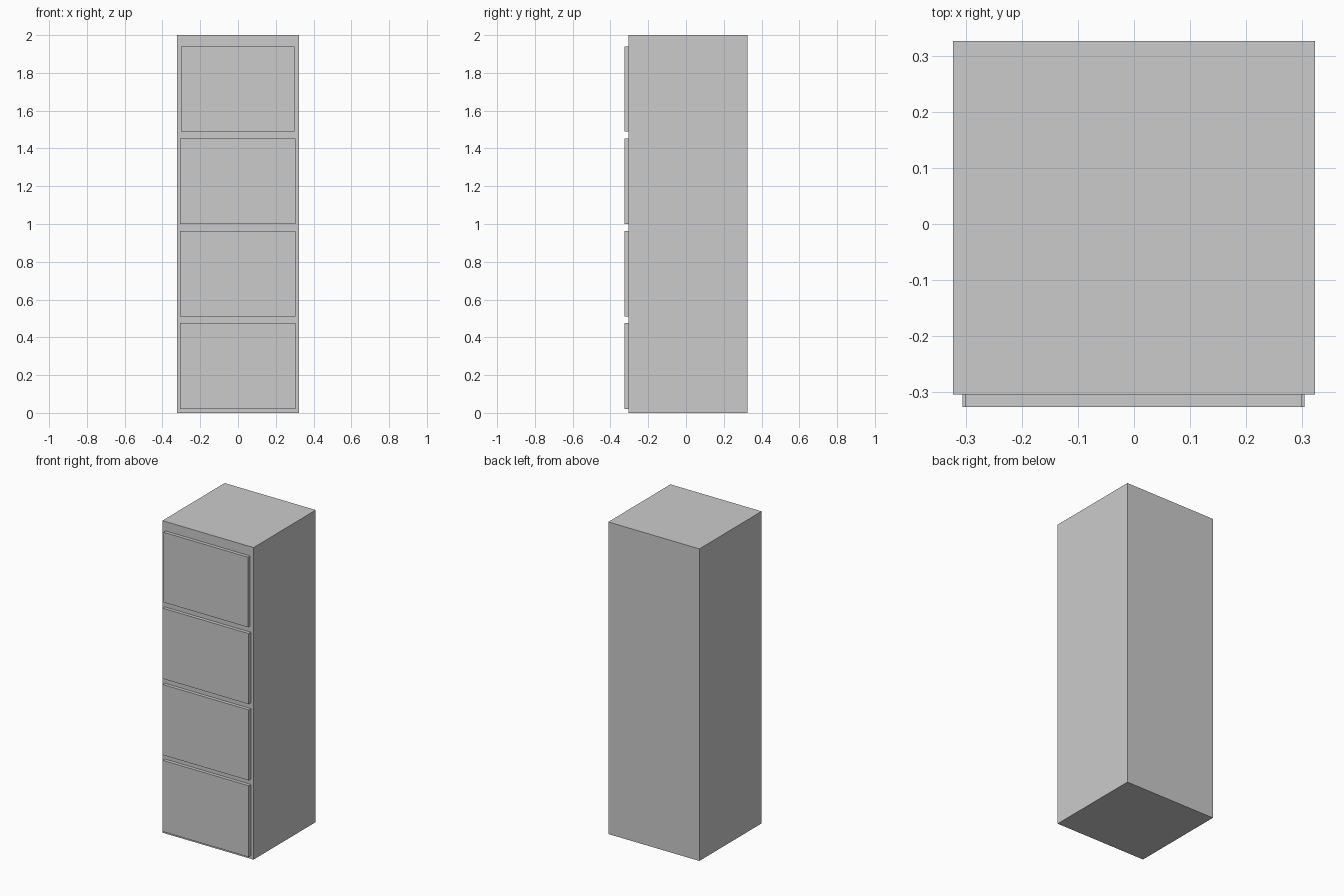
import bpy

if "Cube" in bpy.data.objects:
    bpy.data.objects.remove(bpy.data.objects["Cube"])

FRONT, BACK, FACE = -0.304, 0.326, -0.326


def box(name, x0, x1, y0, y1, z0, z1):
    bpy.ops.mesh.primitive_cube_add(
        size=1, location=((x0 + x1) / 2, (y0 + y1) / 2, (z0 + z1) / 2))
    ob = bpy.context.object
    ob.name = name
    ob.scale = (x1 - x0, y1 - y0, z1 - z0)
    bpy.ops.object.transform_apply(location=False, rotation=False, scale=True)
    return ob


# Tall cabinet body
box("cabinet_body", -0.323, 0.323, FRONT, BACK, 0.0, 2.0)

# Four drawer fronts standing proud of the body, the top one slightly narrower
drawers = [(0.305, 0.02, 0.477), (0.305, 0.511, 0.963),
           (0.305, 1.0, 1.452), (0.30, 1.491, 1.94)]
for i, (half, z0, z1) in enumerate(drawers, 1):
    box(f"drawer_front_{i}", -half - 0.001, half - 0.001, FACE, FRONT, z0, z1)
